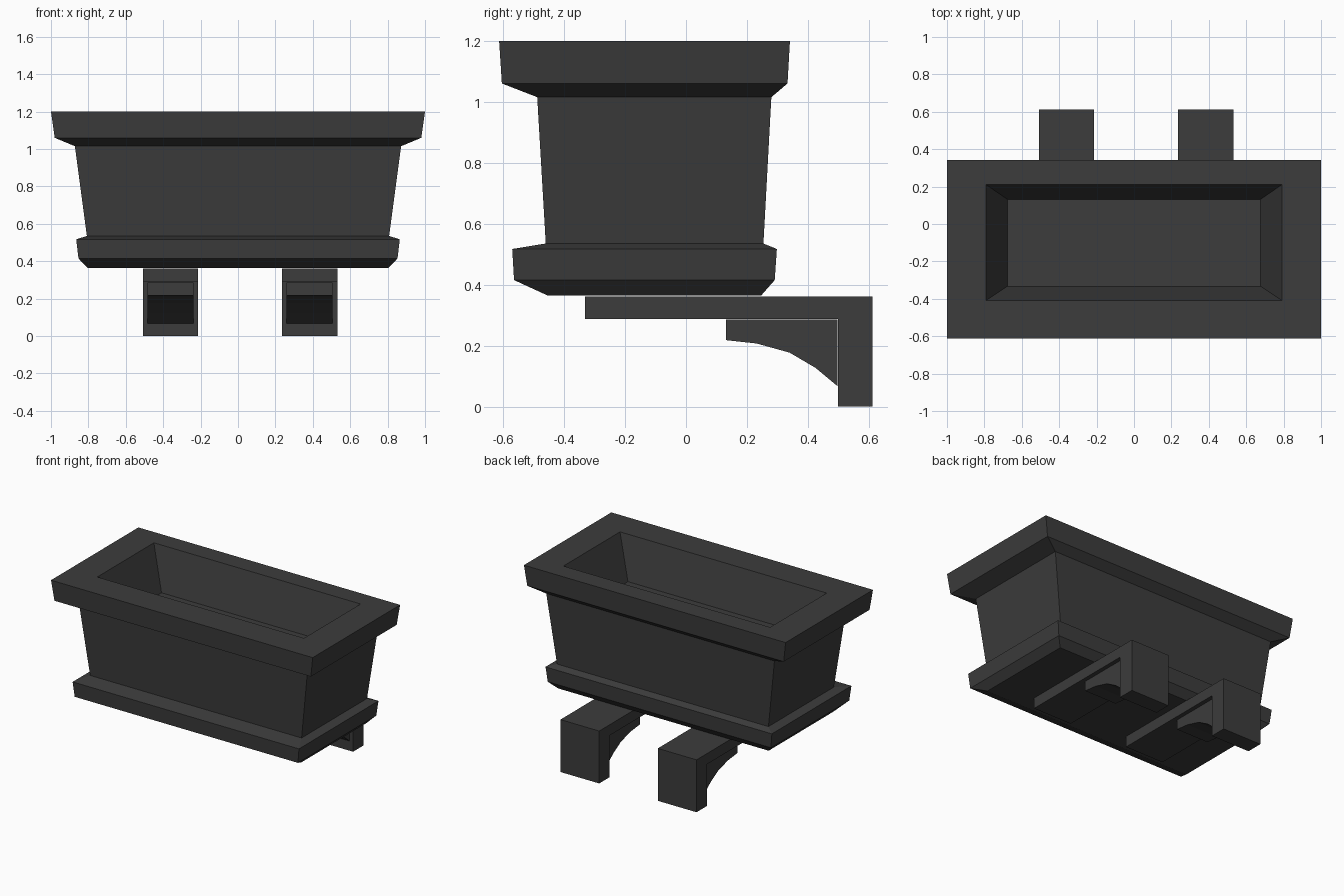
import bpy, bmesh

if "Cube" in bpy.data.objects:
    bpy.data.objects.remove(bpy.data.objects["Cube"])

dark = bpy.data.materials.new("dark_grey")
dark.diffuse_color = (0.045, 0.045, 0.045, 1)
dark.use_nodes = True
dark.node_tree.nodes["Principled BSDF"].inputs["Base Color"].default_value = dark.diffuse_color


def finish(name, bm):
    bmesh.ops.recalc_face_normals(bm, faces=bm.faces)
    me = bpy.data.meshes.new(name)
    bm.to_mesh(me)
    bm.free()
    me.materials.append(dark)
    ob = bpy.data.objects.new(name, me)
    bpy.context.collection.objects.link(ob)
    return ob


def rect_loft(name, rings):
    """Loft rectangles given as (half width x, y front, y back, z)."""
    bm = bmesh.new()
    loops = [[bm.verts.new(p) for p in
              ((-x, y0, z), (x, y0, z), (x, y1, z), (-x, y1, z))]
             for x, y0, y1, z in rings]
    for a, b in zip(loops, loops[1:]):
        for i in range(4):
            j = (i + 1) % 4
            bm.faces.new((a[i], a[j], b[j], b[i]))
    bm.faces.new(loops[0])
    bm.faces.new(loops[-1])
    return finish(name, bm)


def extrude_profile(name, profile, x0, x1):
    """Extrude a (y, z) profile along x."""
    bm = bmesh.new()
    face = bm.faces.new([bm.verts.new((x0, y, z)) for y, z in profile])
    geo = bmesh.ops.extrude_face_region(bm, geom=[face])["geom"]
    bmesh.ops.translate(bm, vec=(x1 - x0, 0, 0),
                        verts=[g for g in geo if isinstance(g, bmesh.types.BMVert)])
    return finish(name, bm)


# planter box: base moulding, tapered body, rim, then the sunken inside
rect_loft("planter_box", [
    (0.805, -0.455, 0.247, 0.365),
    (0.853, -0.564, 0.291, 0.415),
    (0.865, -0.570, 0.298, 0.517),
    (0.808, -0.460, 0.254, 0.535),
    (0.872, -0.488, 0.280, 1.015),
    (0.980, -0.604, 0.333, 1.06),
    (1.000, -0.613, 0.341, 1.20),
    (0.790, -0.408, 0.210, 1.20),
    (0.677, -0.333, 0.132, 0.915),
])

# wall brackets with curved braces
bracket = [(-0.332, 0.288), (0.498, 0.288), (0.498, 0.0),
           (0.612, 0.0), (0.612, 0.362), (-0.332, 0.362)]
brace = [(0.131, 0.285), (0.131, 0.218), (0.232, 0.207), (0.34, 0.177),
         (0.425, 0.127), (0.497, 0.067), (0.497, 0.285)]
for side, cx in (("left", -0.361), ("right", 0.383)):
    extrude_profile(side + "_bracket", bracket, cx - 0.148, cx + 0.148)
    extrude_profile(side + "_brace", brace, cx - 0.123, cx + 0.123)
